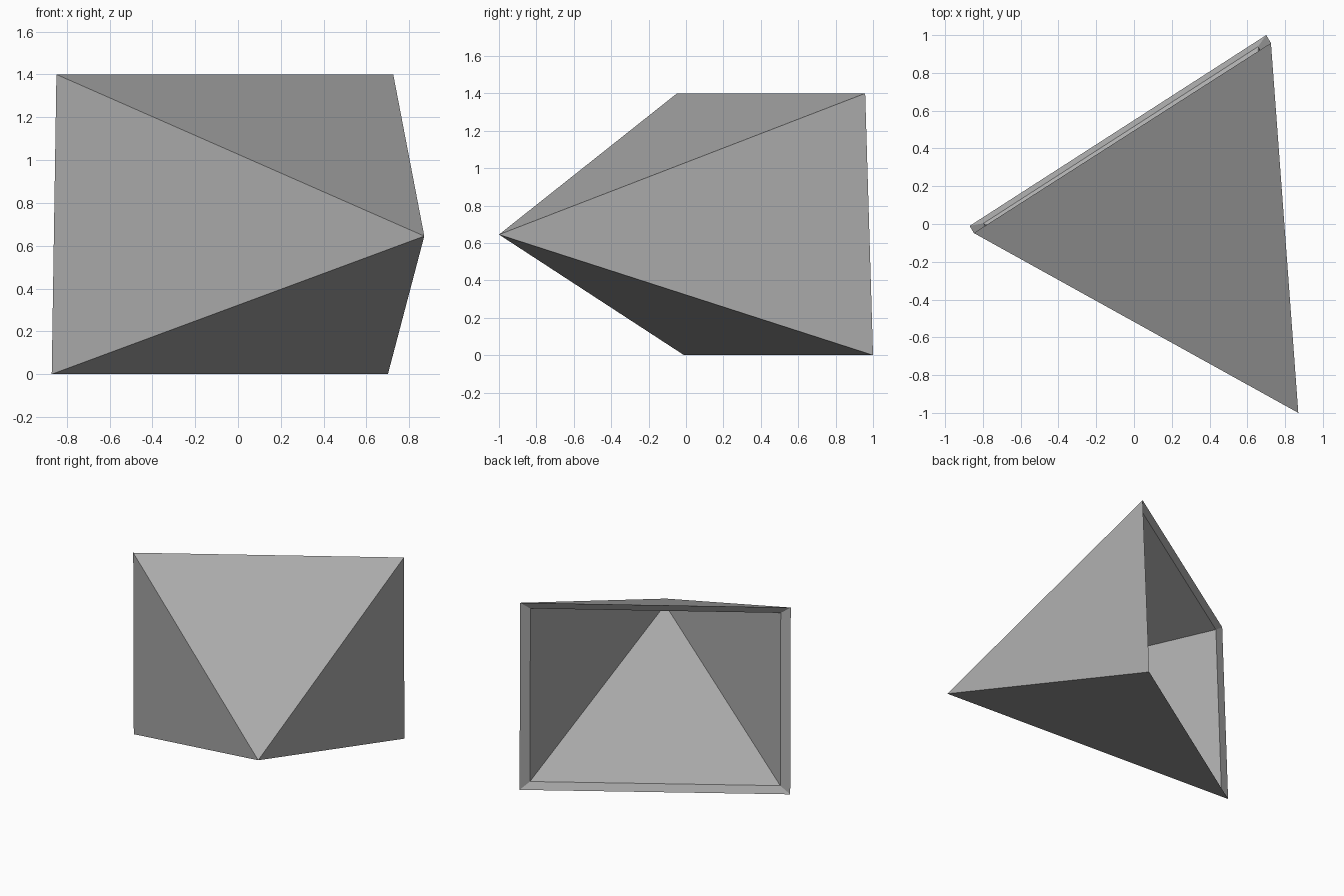
import bpy
import bmesh
from mathutils import Vector

if "Cube" in bpy.data.objects:
    bpy.data.objects.remove(bpy.data.objects["Cube"])

# Single matte grey
grey = bpy.data.materials.new("plain grey")
grey.diffuse_color = (0.42, 0.42, 0.42, 1.0)
grey.use_nodes = True
grey.node_tree.nodes["Principled BSDF"].inputs["Base Color"].default_value = grey.diffuse_color

# Open-backed pyramid: slightly tilted rectangular rim and a pointed front
rim = [Vector(p) for p in (
    (-0.87, -0.01, 0.0), (0.70, 1.0, 0.0),
    (0.725, 0.958, 1.4), (-0.848, -0.048, 1.4))]
apex = Vector((0.87, -1.0, 0.645))
outer_points = rim + [apex]

# Inner shell is the outer one shrunk about its middle
centre = sum(outer_points, Vector()) / 5
inner_points = [centre + (p - centre) * 0.925 for p in outer_points]

bm = bmesh.new()
outer = [bm.verts.new(p) for p in outer_points]
inner = [bm.verts.new(p) for p in inner_points]
for i in range(4):
    j = (i + 1) % 4
    bm.faces.new((outer[i], outer[j], outer[4]))            # outside wall
    bm.faces.new((inner[j], inner[i], inner[4]))            # inside wall
    bm.faces.new((outer[j], outer[i], inner[i], inner[j]))  # rim
bmesh.ops.recalc_face_normals(bm, faces=bm.faces)

mesh = bpy.data.meshes.new("hollow_pyramid")
bm.to_mesh(mesh)
bm.free()
mesh.materials.append(grey)
shell = bpy.data.objects.new("hollow_pyramid", mesh)
bpy.context.collection.objects.link(shell)
